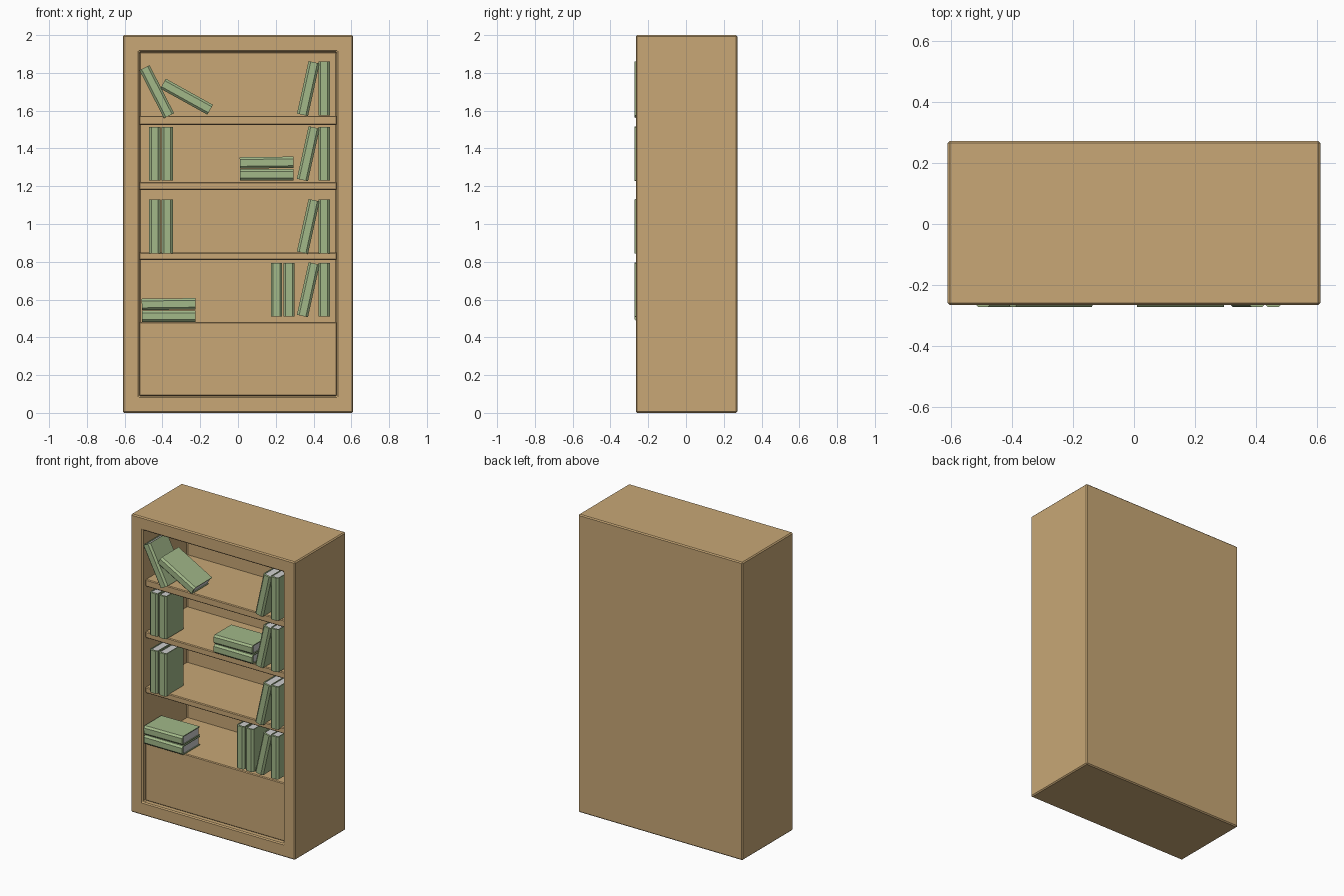
import bpy, bmesh
from math import radians
from mathutils import Matrix

if "Cube" in bpy.data.objects:
    bpy.data.objects.remove(bpy.data.objects["Cube"])


def material(name, rgb):
    m = bpy.data.materials.new(name)
    m.diffuse_color = (*rgb, 1)
    m.use_nodes = True
    m.node_tree.nodes["Principled BSDF"].inputs["Base Color"].default_value = m.diffuse_color
    return m


WOOD = material("wood", (0.58, 0.39, 0.18))
GREEN = material("green_cover", (0.36, 0.48, 0.25))
FRONT, BACK = -0.266, 0.272


def finish(name, bm, mat=None, bevel=0):
    bmesh.ops.recalc_face_normals(bm, faces=bm.faces[:])
    me = bpy.data.meshes.new(name)
    bm.to_mesh(me)
    bm.free()
    ob = bpy.data.objects.new(name, me)
    bpy.context.collection.objects.link(ob)
    if mat:
        me.materials.append(mat)
    if bevel:
        b = ob.modifiers.new("bevel", 'BEVEL')
        b.width, b.segments = bevel, 1
    return ob


def box_bm(x0, x1, y0, y1, z0, z1):
    bm = bmesh.new()
    bmesh.ops.create_cube(bm, size=1)
    for v in bm.verts:
        v.co = (x1 if v.co.x > 0 else x0, y1 if v.co.y > 0 else y0, z1 if v.co.z > 0 else z0)
    return bm


# Case: solid block with the front inset and pushed in to make the cavity
bm = box_bm(-0.61, 0.61, FRONT, BACK, 0, 2)
bm.normal_update()
front = min(bm.faces, key=lambda f: f.calc_center_median().y)
bmesh.ops.inset_region(bm, faces=[front], thickness=0.088, use_even_offset=True)
res = bmesh.ops.extrude_face_region(bm, geom=[front])
for g in res["geom"]:
    if isinstance(g, bmesh.types.BMVert):
        g.co.y = 0.205
if front.is_valid:
    bmesh.ops.delete(bm, geom=[front], context='FACES_ONLY')
finish("bookcase_body", bm, WOOD, 0.007)

# Shelves and the closed base panel
for i, (z0, z1) in enumerate([(0.81, 0.85), (1.18, 1.223), (1.525, 1.573)]):
    finish(f"shelf_{i + 1}", box_bm(-0.523, 0.523, -0.237, 0.206, z0, z1), WOOD, 0.005)
finish("base_panel", box_bm(-0.523, 0.523, -0.237, 0.206, 0.089, 0.48), WOOD, 0.005)

# Books: U-shaped cover with a chamfered spine, around a grey page block
T, H, Y0, Y1 = 0.030, 0.1425, -0.272, -0.085
COVER = [(-T, Y1), (-T, Y0 + 0.012), (-T + 0.012, Y0), (T - 0.012, Y0), (T, Y0 + 0.012), (T, Y1),
         (T - 0.006, Y1), (T - 0.006, Y0 + 0.014), (-T + 0.006, Y0 + 0.014), (-T + 0.006, Y1)]
count = 0


def book(x, z, lean=0):
    """Book centred on x, z, leaning to the right by the given degrees."""
    global count
    count += 1
    place = Matrix.Translation((x, 0, z)) @ Matrix.Rotation(radians(lean), 4, 'Y')
    bm = bmesh.new()
    face = bm.faces.new([bm.verts.new((px, py, -H)) for px, py in COVER])
    res = bmesh.ops.extrude_face_region(bm, geom=[face])
    verts = [g for g in res["geom"] if isinstance(g, bmesh.types.BMVert)]
    bmesh.ops.translate(bm, verts=verts, vec=(0, 0, 2 * H))
    if not any(all(abs(v.co.z + H) < 1e-6 for v in f.verts) for f in bm.faces):
        bm.faces.new([v for v in bm.verts if v.co.z < 0])
    finish(f"book_cover_{count}", bm, GREEN).matrix_world = place
    pages = box_bm(-T + 0.006, T - 0.006, Y0 + 0.014, Y1 - 0.005, -H + 0.005, H - 0.005)
    finish(f"book_pages_{count}", pages).matrix_world = place


# Right-hand pair on every level: one upright, one leaning
for z in (0.652, 0.987, 1.372, 1.717):
    book(0.456, z)
    book(0.372, z, 12.5)

# Upright pairs
for x, z in ((-0.408, 1.372), (-0.408, 0.987), (0.237, 0.652)):
    book(x - 0.033, z)
    book(x + 0.033, z)

# Lying stacks
for x, z in ((0.152, 1.261), (-0.367, 0.512)):
    book(x, z, 90)
    book(x, z + 0.064, 89.3)

# Fallen books on the top shelf
book(-0.43, 1.70, -27)
book(-0.272, 1.674, -61)
